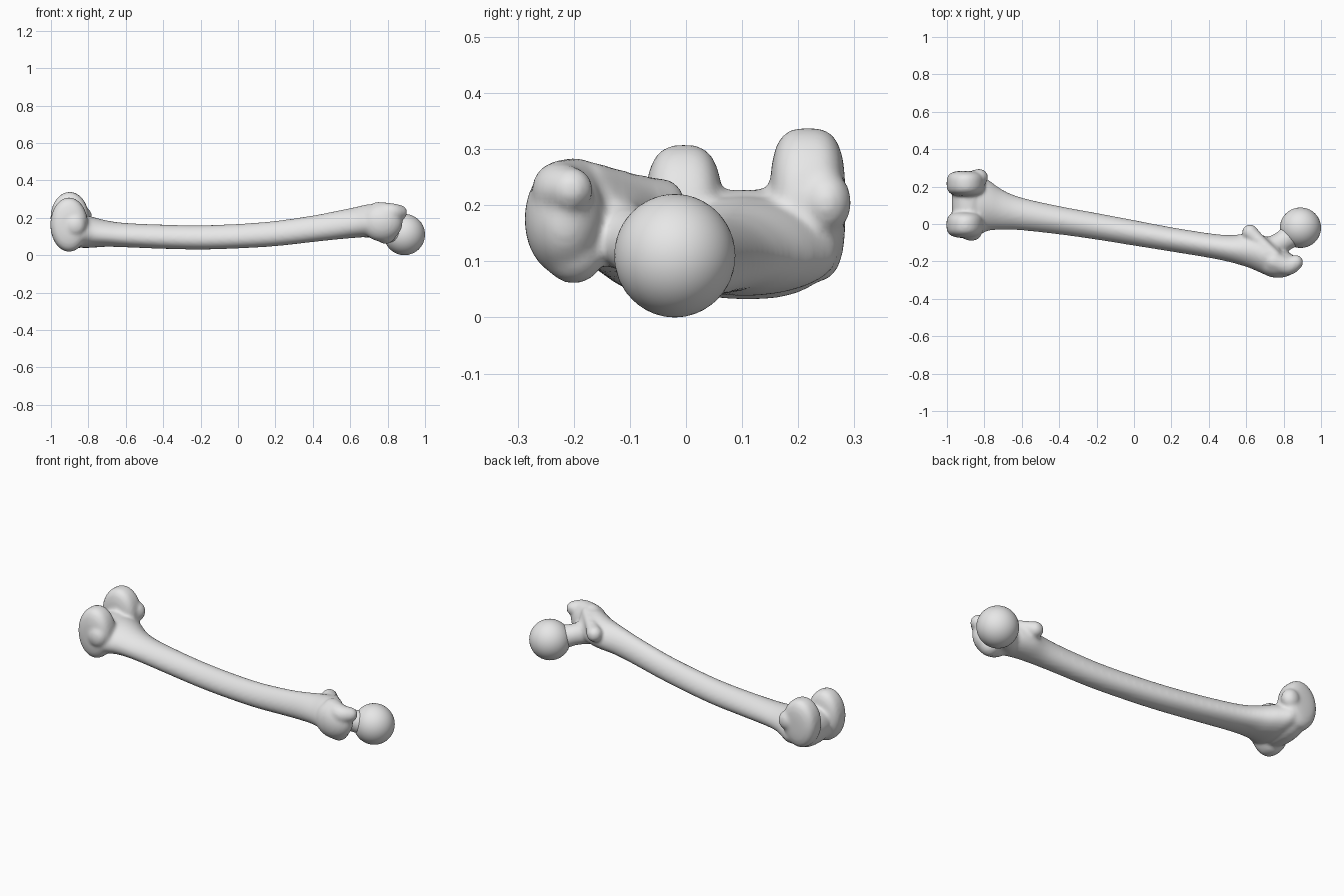
import bpy, bmesh, math
from mathutils import Vector

cube = bpy.data.objects.get("Cube")
if cube:
    bpy.data.objects.remove(cube, do_unlink=True)

bone = bpy.data.materials.new("bone_grey")
bone.use_nodes = True
GREY = (0.8, 0.8, 0.8, 1)
bone.diffuse_color = GREY
bone.node_tree.nodes["Principled BSDF"].inputs["Base Color"].default_value = GREY


def ball(bm, centre, radii, power=2.0):
    """Ellipsoid, round seen along y, with boxier sides for higher powers."""
    made = bmesh.ops.create_icosphere(bm, subdivisions=4, radius=1)
    for v in made["verts"]:
        x, y, z = v.co
        n = (math.hypot(x, z) ** power + abs(y) ** power) ** (1 / power)
        v.co = [c + r * p / n for c, r, p in zip(centre, radii, v.co)]


def spline(points, steps):
    """Catmull-Rom interpolation of tuples of any length."""
    out = []
    for i in range(len(points) - 1):
        a, b, c, d = (points[min(max(i + k, 0), len(points) - 1)] for k in (-1, 0, 1, 2))
        for s in range(steps):
            t = s / steps
            out.append([q + t / 2 * (r - p + t * (2*p - 5*q + 4*r - u + t * (3*(q - r) + u - p)))
                        for p, q, r, u in zip(a, b, c, d)])
    return out + [list(points[-1])]


def loft(bm, rings):
    n = len(rings[0])
    verts = [[bm.verts.new(p) for p in ring] for ring in rings]
    for a, b in zip(verts, verts[1:]):
        for i in range(n):
            j = (i + 1) % n
            bm.faces.new((a[i], a[j], b[j], b[i]))
    bm.faces.new(verts[0][::-1])
    bm.faces.new(verts[-1])


def tube(bm, points):
    """Round tapered bar with domed ends through (x, y, z, radius) points."""
    path = spline(points, 6)
    for p in path:
        ball(bm, p[:3], [p[3]] * 3)


def finish(name, bm):
    bmesh.ops.recalc_face_normals(bm, faces=bm.faces)
    mesh = bpy.data.meshes.new(name)
    bm.to_mesh(mesh)
    bm.free()
    mesh.materials.append(bone)
    obj = bpy.data.objects.new(name, mesh)
    bpy.context.collection.objects.link(obj)
    return obj


bm = bmesh.new()

# Shaft: x, then low and high y, low and high z
sections = [
    (-0.92, -0.04, 0.25, 0.06, 0.20),
    (-0.84, -0.06, 0.27, 0.04, 0.215),
    (-0.78, -0.035, 0.235, 0.04, 0.205),
    (-0.70, -0.03, 0.18, 0.045, 0.185),
    (-0.60, -0.033, 0.14, 0.042, 0.172),
    (-0.40, -0.055, 0.095, 0.034, 0.163),
    (-0.20, -0.083, 0.058, 0.03, 0.16),
    (0.00, -0.115, 0.02, 0.036, 0.167),
    (0.20, -0.147, -0.018, 0.048, 0.183),
    (0.40, -0.18, -0.05, 0.07, 0.212),
    (0.52, -0.205, -0.06, 0.083, 0.235),
    (0.62, -0.235, -0.05, 0.092, 0.255),
    (0.70, -0.268, -0.065, 0.097, 0.272),
    (0.78, -0.275, -0.12, 0.10, 0.265),
]
rings = []
for x, y0, y1, z0, z1 in spline(sections, 6):
    ring = []
    for i in range(40):
        a = math.tau * i / 40
        s = math.sin(a)
        # Narrower towards the ridge on the upper side
        ring.append((x, (y0 + y1) / 2 + (y1 - y0) / 2 * math.cos(a) * (1 - 0.15 * s),
                     (z0 + z1) / 2 + (z1 - z0) / 2 * s))
    rings.append(ring)
loft(bm, rings)

# Two condyles with the grooved bridge between them
ball(bm, (-0.90, 0.217, 0.20), (0.102, 0.067, 0.138), 3.2)
ball(bm, (-0.903, -0.004, 0.163), (0.10, 0.07, 0.145), 3)
ball(bm, (-0.885, 0.11, 0.13), (0.09, 0.15, 0.098), 2.5)

# Epicondyles
ball(bm, (-0.83, 0.25, 0.205), (0.05, 0.045, 0.055))
ball(bm, (-0.87, -0.05, 0.16), (0.055, 0.04, 0.06))

# Greater trochanter: body, lower bulge, hooked tip
ball(bm, (0.77, -0.215, 0.175), (0.11, 0.073, 0.102))
ball(bm, (0.79, -0.20, 0.115), (0.055, 0.055, 0.055))
tube(bm, [(0.75, -0.20, 0.23, 0.055), (0.82, -0.225, 0.228, 0.05),
          (0.865, -0.205, 0.228, 0.04)])

# Lesser trochanter and the crest joining it to the greater one
tube(bm, [(0.62, -0.045, 0.205, 0.043), (0.67, -0.09, 0.222, 0.034),
          (0.75, -0.17, 0.243, 0.035)])

# Neck
tube(bm, [(0.68, -0.16, 0.17, 0.075), (0.785, -0.10, 0.138, 0.058),
          (0.87, -0.04, 0.115, 0.072)])

femur = finish("femur_body", bm)

# Fuse the parts into one soft surface
remesh = femur.modifiers.new("fuse", "REMESH")
remesh.mode = "VOXEL"
remesh.voxel_size = 0.009
smooth = femur.modifiers.new("soften", "SMOOTH")
smooth.factor = 0.5
smooth.iterations = 9
bpy.context.view_layer.objects.active = femur
femur.select_set(True)
for name in ("fuse", "soften"):
    bpy.ops.object.modifier_apply(modifier=name)

# Ball head
bm = bmesh.new()
ball(bm, (0.89, -0.02, 0.11), (0.11, 0.108, 0.11))
head = finish("femur_head", bm)

for obj in (femur, head):
    for poly in obj.data.polygons:
        poly.use_smooth = True
        poly.material_index = 0
